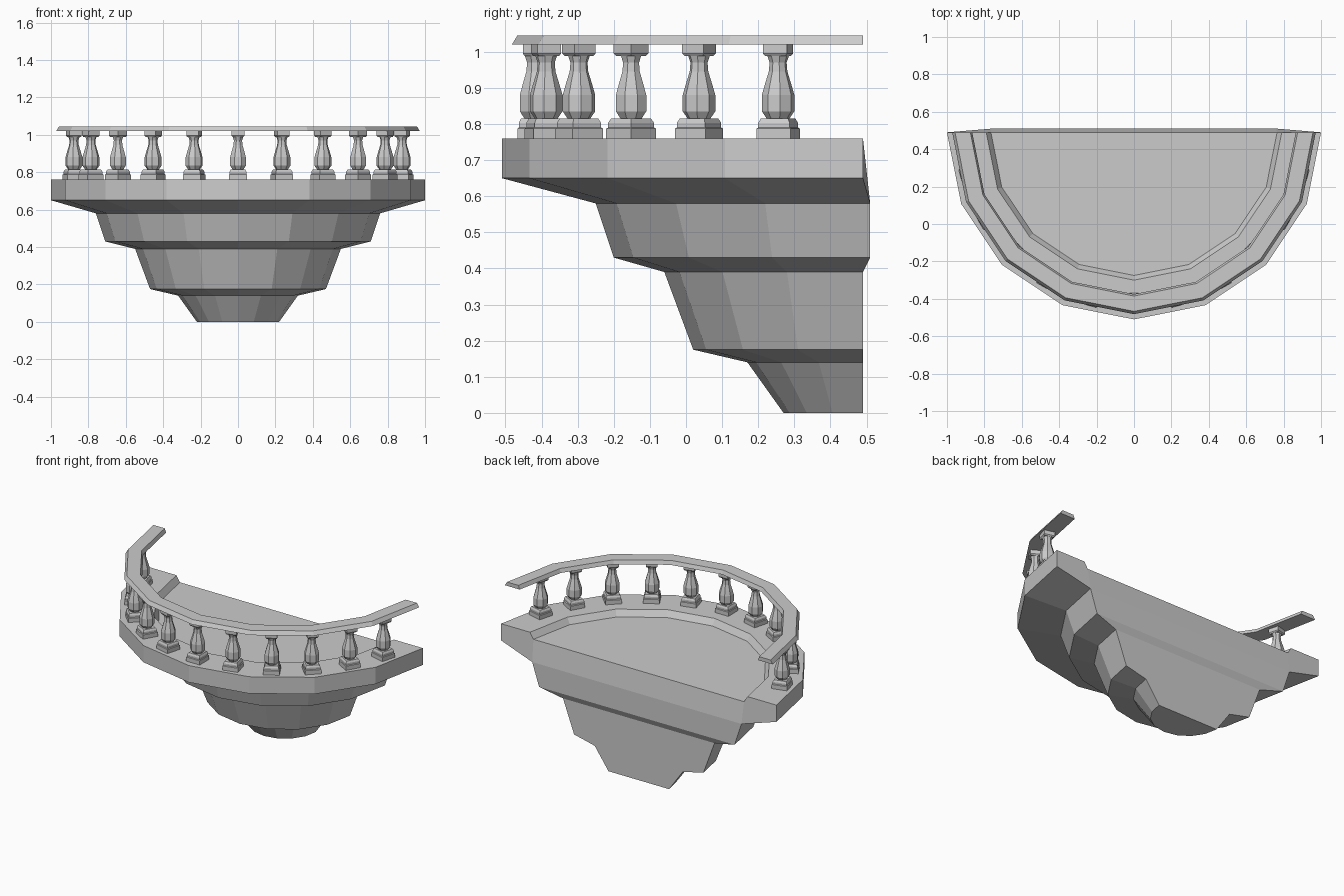
import bpy, math

if "Cube" in bpy.data.objects:
    bpy.data.objects.remove(bpy.data.objects["Cube"])

CY = 0.49   # centre of the half-round plan
SEG = 8     # flat sides around the half circle


def arc(r, z, cy=CY):
    return [(r * math.cos(math.pi * i / SEG), cy - r * math.sin(math.pi * i / SEG), z)
            for i in range(SEG + 1)]


def make_object(name, verts, faces):
    mesh = bpy.data.meshes.new(name)
    mesh.from_pydata(verts, [], faces)
    mesh.validate()
    obj = bpy.data.objects.new(name, mesh)
    bpy.context.collection.objects.link(obj)
    return obj


def skin(rows, cols, closed_cols=False, closed_rows=False, start=0):
    """Quads joining consecutive rows of points."""
    faces = []
    for j in range(rows if closed_rows else rows - 1):
        k = (j + 1) % rows
        for i in range(cols if closed_cols else cols - 1):
            n = (i + 1) % cols
            faces.append(tuple(start + v for v in
                               (j * cols + n, j * cols + i, k * cols + i, k * cols + n)))
    return faces


# Balcony body: radius, height, centre of each stepped half ring, ending at the sunken floor
levels = [(.22, 0, CY), (.32, .14, CY), (.47, .175, CY), (.55, .39, CY), (.71, .43, .51),
          (.76, .58, .51), (1, .65, CY), (1, .76, CY), (.79, .76, CY), (.765, .72, CY)]
N = SEG + 1
verts = [p for lv in levels for p in arc(*lv)]
faces = skin(len(levels), N)
faces.append(tuple(range(N)))                          # underside
faces.append(tuple(9 * N + i for i in reversed(range(N))))  # floor
right = [j * N for j in range(len(levels))]
left = [v + SEG for v in right]
back_rows = [0, 1, 2, 3, 4, 5, 9]                      # flat wall side
for a, b in zip(back_rows, back_rows[1:]):
    faces.append((right[a], left[a], left[b], right[b]))
for side in (right[5:], left[5:][::-1]):               # rim ends
    faces.append(tuple(side[::-1]))
make_object("balcony_body", verts, faces)

# Handrail: four-cornered section swept round the half circle
section = [(.972, 1.02), (.957, 1.045), (.875, 1.045), (.865, 1.02)]
verts = [p for r, z in section for p in arc(r, z)]
faces = skin(4, N, closed_rows=True)
faces += [(0, N, 2 * N, 3 * N), (3 * N + SEG, 2 * N + SEG, N + SEG, SEG)]
make_object("handrail", verts, faces)


# Baluster: square plinth, eight-sided vase, square cap
def lathe(profile, sides, verts, faces):
    start = len(verts)
    k = 1 / math.cos(math.pi / sides)
    for r, z in profile:
        for i in range(sides):
            a = 2 * math.pi * (i + .5) / sides
            verts.append((-r * k * math.cos(a), r * k * math.sin(a), z))
    rows = len(profile)
    faces += [tuple(reversed(f)) for f in
              skin(rows, sides, closed_cols=True, start=start)][::1]
    faces.append(tuple(start + i for i in range(sides)))
    faces.append(tuple(start + (rows - 1) * sides + i for i in reversed(range(sides))))


verts, faces = [], []
lathe([(.049, .758), (.049, .787), (.045, .79), (.045, .803), (.039, .815)], 4, verts, faces)
lathe([(.028, .813), (.042, .835), (.042, .88), (.034, .91), (.024, .945),
       (.022, .97), (.029, .992)], 8, verts, faces)
lathe([(.029, .988), (.034, .995), (.034, 1.022)], 4, verts, faces)
first = make_object("baluster", verts, faces)
for i in range(1, 12):
    a = math.radians(15 * i)
    obj = first if i == 1 else first.copy()
    if i > 1:
        bpy.context.collection.objects.link(obj)
    obj.location = (.908 * math.cos(a), CY - .908 * math.sin(a), 0)
    obj.rotation_euler = (0, 0, -a)

# Make all faces point outwards
import bmesh
for mesh in {o.data for o in bpy.context.collection.objects}:
    bm = bmesh.new()
    bm.from_mesh(mesh)
    bmesh.ops.recalc_face_normals(bm, faces=bm.faces)
    bm.to_mesh(mesh)
    bm.free()
